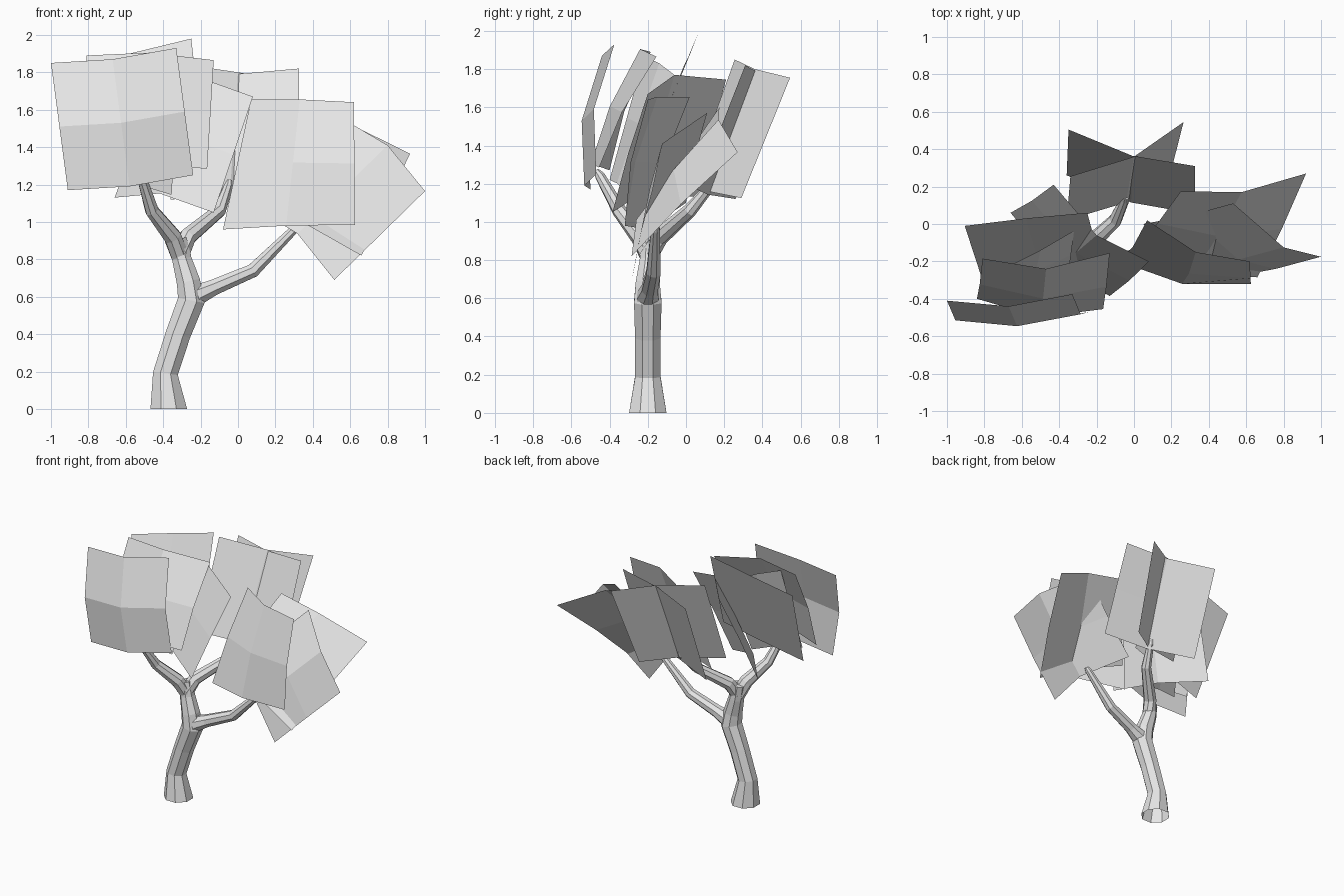
import bpy
import bmesh
import math
from mathutils import Vector

cube = bpy.data.objects.get("Cube")
if cube:
    bpy.data.objects.remove(cube, do_unlink=True)


def make_material(name, colour):
    material = bpy.data.materials.new(name)
    material.use_nodes = True
    material.diffuse_color = colour
    material.node_tree.nodes["Principled BSDF"].inputs["Base Color"].default_value = colour
    return material


GREY = make_material("pale grey", (0.8, 0.8, 0.8, 1))


def finish(name, bm):
    mesh = bpy.data.meshes.new(name)
    bm.to_mesh(mesh)
    bm.free()
    mesh.materials.append(GREY)
    obj = bpy.data.objects.new(name, mesh)
    bpy.context.collection.objects.link(obj)
    return obj


def limb(name, path, radii, sides=8):
    """Faceted tapering tube, open at its foot, swept along a path of points."""
    points = [Vector(p) for p in path]
    bm = bmesh.new()
    rings = []
    for i, (point, radius) in enumerate(zip(points, radii)):
        before = points[max(i - 1, 0)]
        after = points[min(i + 1, len(points) - 1)]
        along = (after - before).normalized()
        if point.z == 0:
            along = Vector((0, 0, 1))
        across = Vector((0, 1, 0)).cross(along).normalized()
        other = along.cross(across)
        ring = []
        for k in range(sides):
            angle = math.tau * (k + 0.5) / sides
            offset = across * math.cos(angle) + other * math.sin(angle)
            ring.append(bm.verts.new(point + offset * radius))
        rings.append(ring)
    for low, high in zip(rings, rings[1:]):
        for k in range(sides):
            n = (k + 1) % sides
            bm.faces.new((low[k], low[n], high[n], high[k]))
    bm.faces.new(rings[-1])
    return finish(name, bm)


def leaf_card(name, top, bottom_left, bottom_right, bulge):
    """Thin sheet with an upright fold and a level fold pushed forward by bulge."""
    top = [Vector(p) for p in top]
    left, right = Vector(bottom_left), Vector(bottom_right)
    drop = (left - top[0] + right - top[2]) / 2
    bottom = [left, top[1] + drop, right]
    middle = [(a + b) / 2 - Vector((0, bulge, 0)) for a, b in zip(top, bottom)]
    bm = bmesh.new()
    rows = [[bm.verts.new(p) for p in row] for row in (bottom, middle, top)]
    for low, high in zip(rows, rows[1:]):
        for k in range(2):
            bm.faces.new((low[k], low[k + 1], high[k + 1], high[k]))
    return finish(name, bm)


# Trunk and its branches
limb("trunk",
     [(-0.37, -0.2, 0), (-0.388, -0.2, 0.19), (-0.32, -0.2, 0.4),
      (-0.25, -0.2, 0.58), (-0.265, -0.2, 0.68), (-0.3, -0.19, 0.8),
      (-0.32, -0.19, 0.91)],
     [0.106, 0.072, 0.072, 0.078, 0.068, 0.056, 0.05])
limb("right_branch",
     [(-0.27, -0.2, 0.53), (-0.22, -0.2, 0.61), (-0.13, -0.19, 0.65),
      (0.08, -0.17, 0.74), (0.3, -0.16, 0.96), (0.32, -0.16, 0.98)],
     [0.062, 0.062, 0.046, 0.04, 0.025, 0.016])
limb("front_branch",
     [(-0.31, -0.19, 0.82), (-0.35, -0.24, 0.92), (-0.46, -0.35, 1.06),
      (-0.515, -0.45, 1.24), (-0.52, -0.47, 1.27)],
     [0.052, 0.05, 0.038, 0.027, 0.015])
limb("back_branch",
     [(-0.31, -0.2, 0.82), (-0.27, -0.14, 0.92), (-0.1, 0.02, 1.06),
      (-0.05, 0.13, 1.19), (-0.045, 0.145, 1.22)],
     [0.052, 0.048, 0.037, 0.026, 0.018])

# Leaf cards on the front left
leaf_card("leaf_front",
          [(-1, -0.41, 1.85), (-0.67, -0.44, 1.87), (-0.33, -0.375, 1.93)],
          (-0.91, -0.5, 1.17), (-0.24, -0.47, 1.25), 0.06)
leaf_card("leaf_front_second",
          [(-0.81, -0.185, 1.89), (-0.47, -0.24, 1.905), (-0.13, -0.155, 1.865)],
          (-0.84, -0.4, 1.27), (-0.165, -0.455, 1.285), 0.03)
leaf_card("leaf_front_third",
          [(-0.66, -0.22, 1.87), (-0.5, -0.14, 1.83), (-0.32, -0.035, 1.75)],
          (-0.72, -0.4, 1.22), (-0.355, -0.3, 1.145), 0)
leaf_card("leaf_flat",
          [(-0.905, -0.01, 1.82), (-0.58, 0.03, 1.9), (-0.25, 0.06, 1.98)],
          (-0.82, -0.27, 1.19), (-0.18, -0.2, 1.35), 0)
leaf_card("leaf_middle",
          [(-0.43, 0.21, 1.745), (-0.2, -0.06, 1.77), (0.08, -0.2, 1.67)],
          (-0.66, 0.06, 1.13), (-0.13, -0.385, 1.05), 0.01)

# Leaf cards on the right
leaf_card("leaf_right_front",
          [(0.07, 0.02, 1.655), (0.33, -0.15, 1.655), (0.62, -0.2, 1.64)],
          (-0.08, -0.2, 0.96), (0.625, -0.32, 0.985), 0.03)
leaf_card("leaf_right_tilted",
          [(0.53, 0.11, 1.57), (0.8, -0.125, 1.41), (1, -0.175, 1.165)],
          (0.05, 0, 1.1), (0.515, -0.285, 0.69), 0.01)
leaf_card("leaf_right_back",
          [(0.25, 0.175, 1.6), (0.575, 0.17, 1.535), (0.92, 0.27, 1.365)],
          (0, -0.13, 1.1), (0.66, -0.285, 0.82), 0.02)

# Crossed leaf cards at the back
leaf_card("leaf_back_first",
          [(-0.34, 0.255, 1.85), (0, 0.36, 1.8), (0.265, 0.545, 1.755)],
          (-0.36, 0.02, 1.2), (0.2, 0.29, 1.125), 0)
leaf_card("leaf_back_second",
          [(-0.35, 0.505, 1.765), (-0.01, 0.365, 1.79), (0.325, 0.31, 1.82)],
          (-0.36, 0.26, 1.12), (0.325, 0.055, 1.17), 0)
